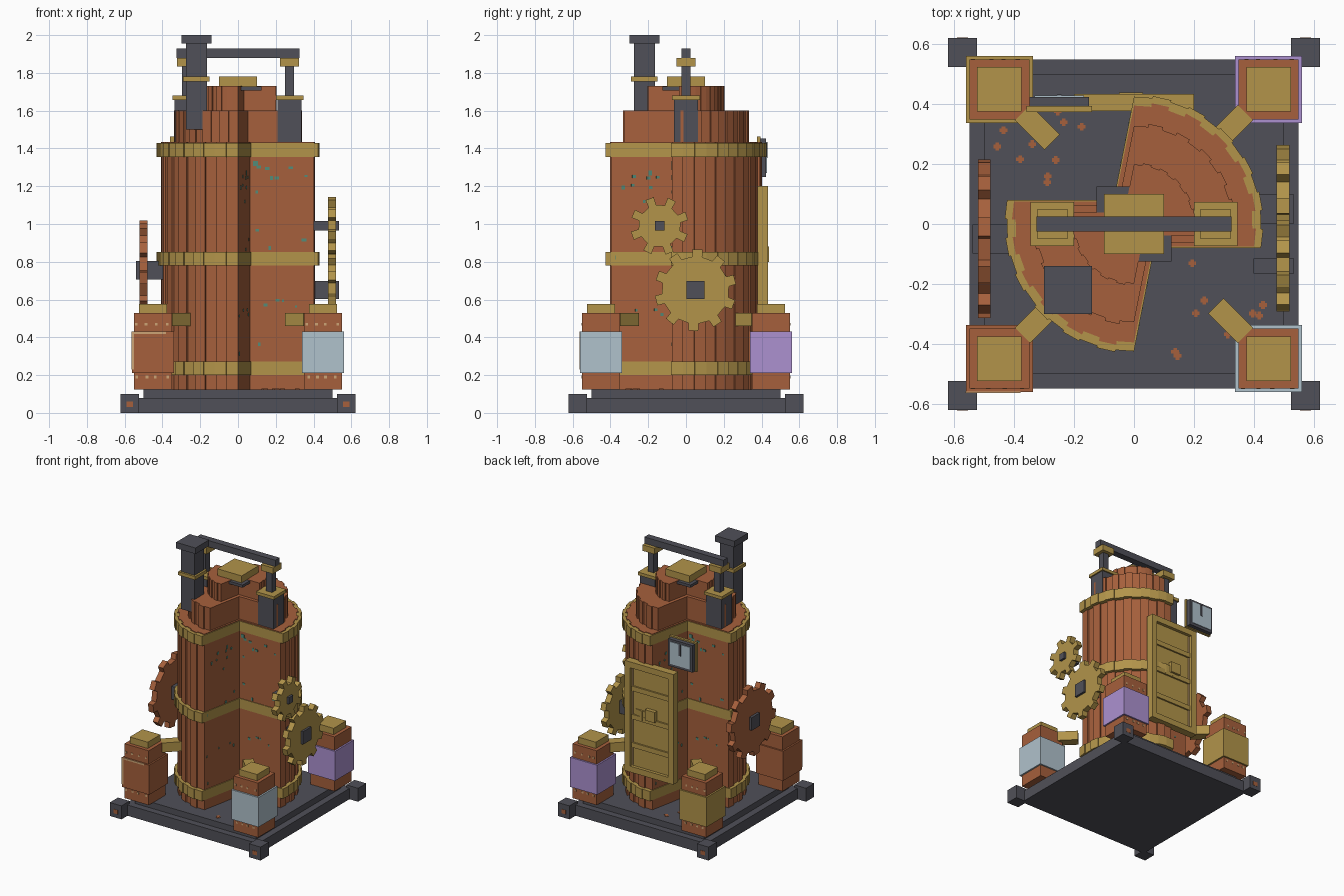
import bpy, bmesh, math, random
from mathutils import Matrix, Vector

if "Cube" in bpy.data.objects:
    bpy.data.objects.remove(bpy.data.objects["Cube"])

random.seed(4)


def material(name, srgb):
    m = bpy.data.materials.new(name)
    m.diffuse_color = [((c / 255 + 0.055) / 1.055) ** 2.4 for c in srgb] + [1]
    m.use_nodes = True
    m.node_tree.nodes["Principled BSDF"].inputs["Base Color"].default_value = m.diffuse_color
    return m


COPPER = material("copper", (166, 96, 60))
BRASS = material("brass", (178, 148, 74))
IRON = material("dark iron", (80, 80, 88))
ICE = material("pale blue", (176, 194, 204))
VIOLET = material("violet", (172, 145, 208))
TEAL = material("verdigris", (82, 140, 122))
TAN = material("worn tan", (206, 165, 118))


def finish(name, bm, mat):
    bmesh.ops.recalc_face_normals(bm, faces=bm.faces)
    me = bpy.data.meshes.new(name)
    bm.to_mesh(me)
    bm.free()
    me.materials.append(mat)
    ob = bpy.data.objects.new(name, me)
    bpy.context.collection.objects.link(ob)
    return ob


def box(name, x, y, z, mat, turn=0):
    """Box from (min, max) pairs, optionally turned about its own vertical axis."""
    bm = bmesh.new()
    mid = Vector([(a + b) / 2 for a, b in (x, y, z)])
    size = [b - a for a, b in (x, y, z)]
    bmesh.ops.create_cube(bm, size=1, matrix=Matrix.Translation(mid)
                          @ Matrix.Rotation(turn, 4, 'Z') @ Matrix.Diagonal((*size, 1)))
    return finish(name, bm, mat)


def around(c, h):
    return (c - h, c + h)


def prism(name, points, z0, z1, mat, matrix=Matrix()):
    """Extrude a flat outline between two heights."""
    bm = bmesh.new()
    face = bm.faces.new([bm.verts.new((p[0], p[1], z0)) for p in points])
    out = bmesh.ops.extrude_face_region(bm, geom=[face])["geom"]
    bmesh.ops.translate(bm, vec=(0, 0, z1 - z0),
                        verts=[v for v in out if isinstance(v, bmesh.types.BMVert)])
    bmesh.ops.transform(bm, matrix=matrix, verts=bm.verts)
    return finish(name, bm, mat)


def twin_sector(r, jag, planks=12):
    """Two opposed quarter sectors with stepped planks along each arc."""
    half = []
    a0, a1 = math.radians(-10.6), math.radians(90)
    for i in range(planks):
        rr = r if i % 2 == 0 else r * jag
        for t in (i, i + 1):
            a = a0 + (a1 - a0) * t / planks
            half.append((rr * math.cos(a), rr * math.sin(a)))
    half.append((-0.158 * r, 0.184 * r))
    return half + [(-x, -y) for x, y in half]


# Base plates and corner feet
box("base_plate", (-0.55, 0.55), (-0.55, 0.55), (0, 0.08), IRON)
box("base_step", (-0.5, 0.5), (-0.5, 0.5), (0.08, 0.125), IRON)
for sx in (-1, 1):
    for sy in (-1, 1):
        box("base_foot", around(sx * 0.573, 0.048), around(sy * 0.573, 0.048), (0, 0.1), IRON)
        box("foot_rust", around(sx * 0.573, 0.018), around(sy * 0.62, 0.003), (0.03, 0.06), COPPER)

# Stepped boiler body and its hoops
prism("boiler_body", twin_sector(0.408, 0.97), 0.125, 1.433, COPPER)
prism("boiler_shoulder", twin_sector(0.338, 0.97), 1.433, 1.6, COPPER)
prism("boiler_crown", twin_sector(0.205, 0.97), 1.6, 1.73, COPPER)
for z in (0.2, 0.78, 1.355):
    prism("boiler_hoop", twin_sector(0.432, 0.985), z, z + 0.073, BRASS)
box("cap_seat", (-0.125, 0.125), (-0.125, 0.125), (1.708, 1.728), IRON)
box("cap", (-0.1, 0.1), (-0.1, 0.1), (1.728, 1.78), BRASS)

# Chimney
box("chimney", around(-0.22, 0.055), around(-0.22, 0.055), (1.5, 1.96), IRON)
box("chimney_band", around(-0.22, 0.07), around(-0.22, 0.07), (1.755, 1.78), BRASS)
box("chimney_top", around(-0.22, 0.08), around(-0.22, 0.08), (1.955, 2.0), IRON)

# Pistons and the rocking beam
for s in (-1, 1):
    c = s * 0.273
    box("piston_cylinder", around(c, 0.063), around(0, 0.063), (1.43, 1.66), IRON)
    box("piston_collar", around(c, 0.073), around(0, 0.073), (1.657, 1.68), BRASS)
    box("piston_rod", around(c, 0.024), around(0, 0.024), (1.68, 1.84), IRON)
    box("rod_clamp", around(c, 0.05), around(0, 0.05), (1.835, 1.88), BRASS)
box("rocking_beam", (-0.325, 0.325), (-0.025, 0.025), (1.88, 1.928), IRON)

# Corner tanks with sleeves, lids and pipes
SLEEVES = {(-1, -1): COPPER, (1, -1): ICE, (1, 1): VIOLET, (-1, 1): BRASS}
for (sx, sy), mat in SLEEVES.items():
    x, y = sx * 0.45, sy * 0.45
    box("tank", around(x, 0.1), around(y, 0.1), (0.125, 0.53), COPPER)
    box("tank_sleeve", around(x, 0.112), around(y, 0.112), (0.21, 0.43), mat)
    box("tank_lid", around(x, 0.074), around(y, 0.074), (0.53, 0.577), BRASS)
    box("tank_pipe", around(sx * 0.323, 0.07), around(sy * 0.323, 0.036), (0.46, 0.53),
        BRASS, math.atan2(sy, sx))
    for k in range(4):
        for z in (0.19, 0.47):
            px = x - 0.08 + 0.05 * k + random.uniform(-0.01, 0.01)
            box("tank_fleck", around(px, 0.007), around(y + sy * 0.1, 0.002),
                around(z, 0.007), TAN)
box("sleeve_wear_side", (-0.563, -0.55), (-0.564, -0.56), (0.23, 0.43), TAN)
box("sleeve_wear_top", (-0.563, -0.38), (-0.564, -0.56), (0.418, 0.431), TAN)


def gear(name, x, y, z, r_in, r_out, teeth, mat, half=0.021, phase=0.0):
    """Toothed wheel standing on the x axis."""
    pts = []
    step = 2 * math.pi / teeth
    for i in range(teeth):
        a = step * i + phase
        w_in, w_out = step * 0.24, step * 0.19
        for r, d in ((r_in, -w_in), (r_out, -w_out), (r_out, w_out), (r_in, w_in)):
            pts.append((r * math.cos(a + d), r * math.sin(a + d)))
    turn = Matrix(((0, 0, 1, x), (1, 0, 0, y), (0, 1, 0, z), (0, 0, 0, 1)))
    prism(name, pts, -half, half, mat, turn)


# Side gears and axles
gear("large_gear", 0.498, 0.05, 0.65, 0.178, 0.217, 10, BRASS, phase=math.radians(15))
box("large_axle", (0.4, 0.535), around(0.05, 0.048), around(0.65, 0.048), IRON)
gear("small_gear", 0.498, -0.14, 0.99, 0.112, 0.155, 8, BRASS, phase=math.radians(20))
box("small_axle", (0.4, 0.535), around(-0.14, 0.025), around(0.99, 0.025), IRON)
gear("left_gear", -0.5, -0.05, 0.755, 0.225, 0.265, 10, COPPER, phase=math.radians(9))
box("left_axle", (-0.54, -0.38), around(-0.05, 0.048), around(0.755, 0.048), IRON)

# Back door with frame, slats and handle
box("door_panel", (-0.19, 0.19), (0.378, 0.412), (0.39, 1.19), BRASS)
for s in (-1, 1):
    box("door_stile", around(s * 0.178, 0.022), (0.378, 0.435), (0.38, 1.2), BRASS)
    box("door_rail", (-0.156, 0.156), (0.378, 0.435), around(0.79 + s * 0.388, 0.022), BRASS)
    box("door_trim", around(s * 0.148, 0.004), (0.412, 0.418), (0.43, 1.15), TAN)
for z in (0.58, 0.79, 1.0):
    box("door_slat", (-0.15, 0.15), (0.41, 0.424), around(z, 0.018), BRASS)
box("door_handle", (-0.05, 0.03), (0.41, 0.44), (0.8, 0.88), BRASS)

# Gauge on the back
box("gauge_mount", (-0.36, -0.14), (0.375, 0.394), (1.245, 1.462), BRASS)
box("gauge_case", (-0.35, -0.15), (0.394, 0.424), (1.25, 1.452), IRON)
box("gauge_face", (-0.333, -0.167), (0.424, 0.429), (1.27, 1.435), ICE)
box("gauge_needle", around(-0.25, 0.008), (0.429, 0.432), (1.35, 1.435), IRON)

# Verdigris flecks on the flat walls, mirrored by a half turn
dx, dy = 0.158 * 0.408, 0.184 * 0.408
lean = math.atan2(0.408 - dy, -dx)
for i in range(16):
    w, h = random.uniform(0.005, 0.014), random.uniform(0.005, 0.014)
    z = random.choice((0.4, 0.6, 0.95, 1.2, 1.3)) + random.uniform(-0.08, 0.04)
    px, t = random.uniform(0.09, 0.36), random.uniform(0.1, 0.9)
    for s in (-1, 1):
        box("wall_fleck", around(s * px, w), around(-s * (dy + 0.001), 0.002),
            around(z, h), TEAL)
        box("side_fleck", around(s * dx * (1 - t), w), around(-s * (dy + (0.408 - dy) * t), 0.002),
            around(z - 0.05, h), TEAL, lean)

# Rust flecks on the base
for i in range(22):
    s = random.choice((-1, 1))
    px, py = s * random.uniform(0.12, 0.46), -s * random.uniform(0.13, 0.45)
    if abs(px) < 0.33 or abs(py) < 0.33:
        for a, b in ((0.013, 0.006), (0.006, 0.013)):
            box("base_rust", around(px, a), around(py, b), (0.124, 0.128), COPPER)
